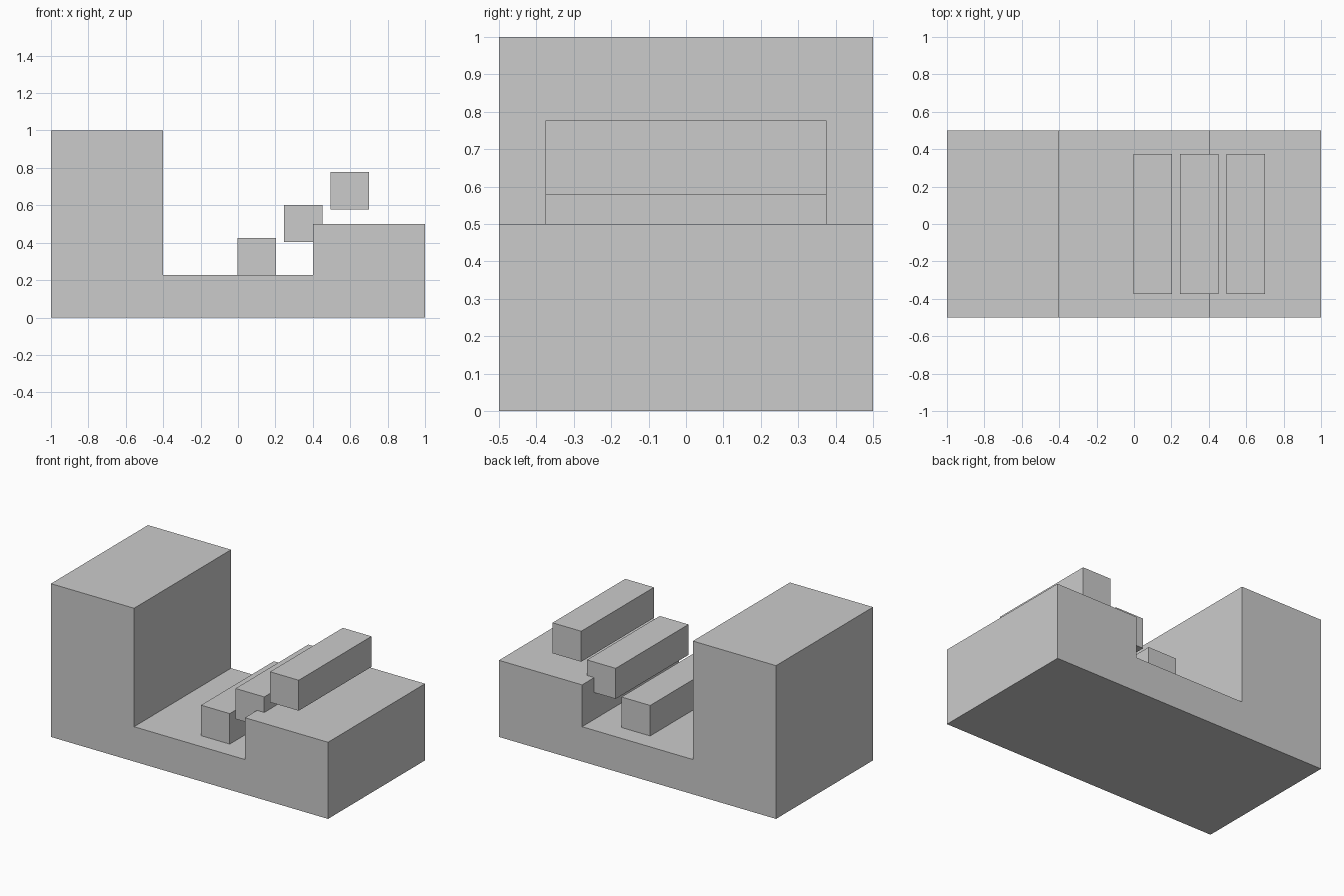
import bpy, bmesh

if "Cube" in bpy.data.objects:
    bpy.data.objects.remove(bpy.data.objects["Cube"])


def extrude_profile(name, points, half_depth):
    """Extrude an x-z outline symmetrically along y."""
    bm = bmesh.new()
    face = bm.faces.new([bm.verts.new((x, -half_depth, z)) for x, z in points])
    result = bmesh.ops.extrude_face_region(bm, geom=[face])
    verts = [v for v in result["geom"] if isinstance(v, bmesh.types.BMVert)]
    bmesh.ops.translate(bm, verts=verts, vec=(0, 2 * half_depth, 0))
    bmesh.ops.recalc_face_normals(bm, faces=bm.faces)
    mesh = bpy.data.meshes.new(name)
    bm.to_mesh(mesh)
    bm.free()
    obj = bpy.data.objects.new(name, mesh)
    bpy.context.collection.objects.link(obj)
    return obj


# Block with tall left tower, low channel and medium right ledge
floor = 0.227
extrude_profile("stepped_base", [
    (-1, 0), (1, 0), (1, 0.5), (0.4, 0.5),
    (0.4, floor), (-0.4, floor), (-0.4, 1), (-1, 1),
], 0.5)

# Three bars rising like floating stair treads
width, height = 0.207, 0.199
for i in range(3):
    x0 = -0.004 + i * 0.249
    z0 = floor + i * 0.1755
    extrude_profile(f"stair_tread_{i + 1}", [
        (x0, z0), (x0 + width, z0),
        (x0 + width, z0 + height), (x0, z0 + height),
    ], 0.375)
